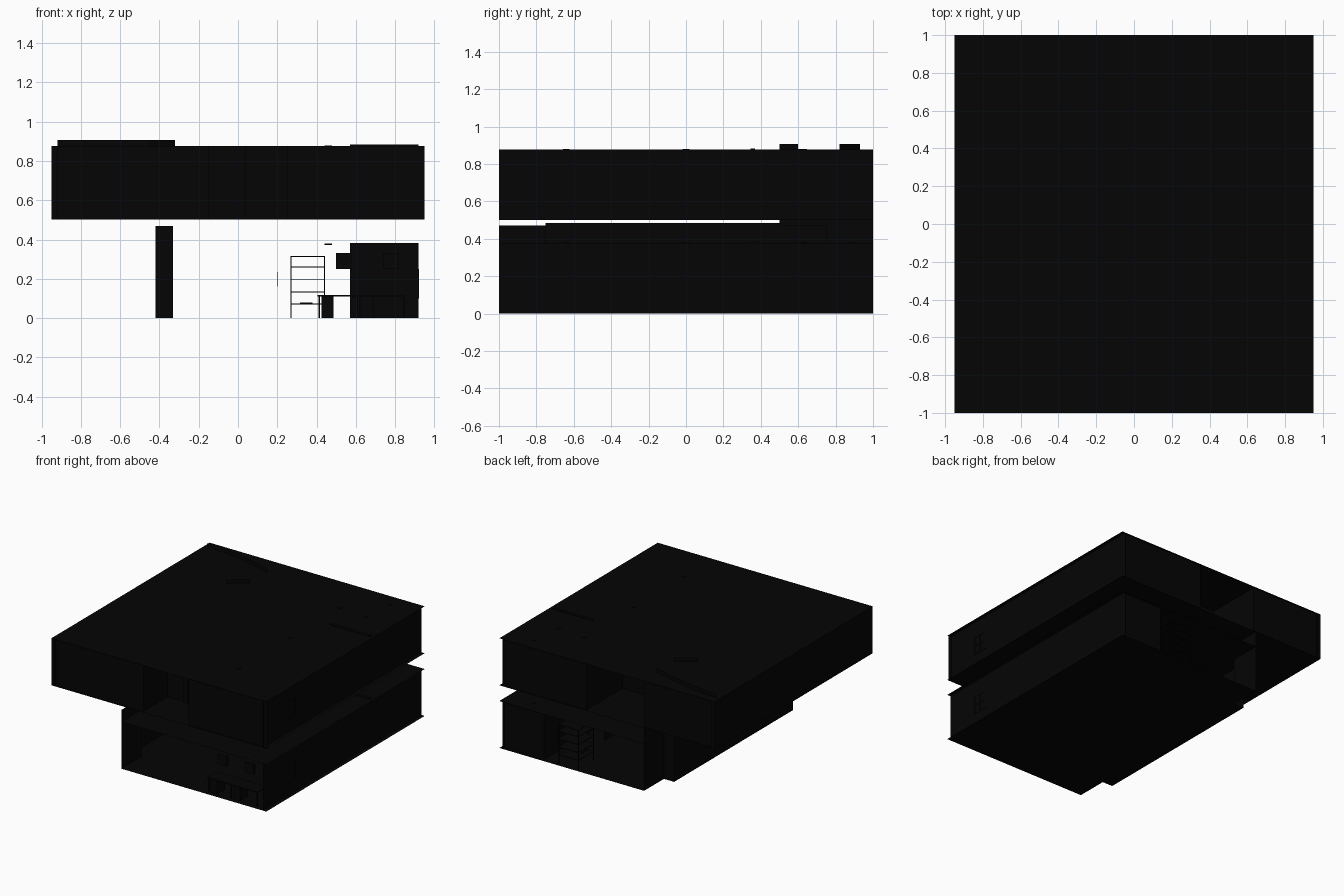
import bpy, bmesh, math

if "Cube" in bpy.data.objects:
    bpy.data.objects.remove(bpy.data.objects["Cube"])

mat = bpy.data.materials.new("near black")
mat.diffuse_color = (0.0015, 0.0015, 0.0015, 1)
mat.use_nodes = True
mat.node_tree.nodes["Principled BSDF"].inputs["Base Color"].default_value = mat.diffuse_color


def finish(name, bm):
    me = bpy.data.meshes.new(name)
    bm.to_mesh(me)
    bm.free()
    me.materials.append(mat)
    ob = bpy.data.objects.new(name, me)
    bpy.context.collection.objects.link(ob)
    return ob


def add_box(bm, x0, x1, y0, y1, z0, z1):
    """Box between limits; a zero extent gives a single flat quad."""
    lo, hi = (x0, y0, z0), (x1, y1, z1)
    flat = [i for i in range(3) if lo[i] == hi[i]]
    if flat:
        a, b = [i for i in range(3) if i != flat[0]]
        vs = []
        for s, t in ((0, 0), (1, 0), (1, 1), (0, 1)):
            p = list(lo)
            p[a] = (lo, hi)[s][a]
            p[b] = (lo, hi)[t][b]
            vs.append(bm.verts.new(p))
        bm.faces.new(vs)
        return
    for v in bmesh.ops.create_cube(bm, size=1)["verts"]:
        v.co = [(lo[i] + hi[i]) / 2 + v.co[i] * (hi[i] - lo[i]) for i in range(3)]


def boxes(name, *limits):
    bm = bmesh.new()
    for l in limits:
        add_box(bm, *l)
    return finish(name, bm)


def ribbon(name, points, z0, z1):
    """Upright strip following a plan path."""
    bm = bmesh.new()
    pairs = [(bm.verts.new((x, y, z0)), bm.verts.new((x, y, z1))) for x, y in points]
    for p, q in zip(pairs, pairs[1:]):
        bm.faces.new((p[0], q[0], q[1], p[1]))
    return finish(name, bm)


H = 0.375   # storey height
U = 0.501   # upper floor level
T = U + H   # roof level

# horizontal planes: lower floor and its ceiling follow the shallow side bay
for name, z in (("lower_floor", 0), ("lower_ceiling", H)):
    boxes(name, (-0.33, 0.95, -1, 1, z, z), (-0.42, -0.33, -0.75, 0.75, z, z))
boxes("upper_floor", (-0.95, 0.95, -1, 1, U, U))
boxes("roof", (-0.95, 0.95, -1, 1, T, T))

# lower left wall with projecting bay, stepped along the top
boxes("lower_left_wall",
      (-0.33, -0.33, -1, -0.75, 0, 0.47), (-0.33, -0.33, 0.75, 1, 0, 0.47),
      (-0.42, -0.42, -0.75, 0.75, 0, 0.485),
      (-0.42, -0.33, -0.75, -0.75, 0, 0.47), (-0.42, -0.33, 0.75, 0.75, 0, 0.47),
      (-0.33, -0.33, 0.5, 1, 0.47, U))

# right walls, partition room and window plates repeat on both storeys
for level, z in (("lower", 0), ("upper", U)):
    boxes(level + "_right_wall", (0.92, 0.92, -1, 1, z, z + H))
    boxes(level + "_room_partition", (0.57, 0.92, 0.345, 0.37, z, z + 0.382),
          (0.57, 0.57, 0.37, 0.98, z, z + H))
    boxes(level + "_window_frame",
          *[(0.92, 0.923, y, y + 0.008, z + 0.1, z + 0.25) for y in (-0.73, -0.665, -0.6)],
          *[(0.92, 0.923, -0.73, -0.592, z + h, z + h + 0.008) for h in (0.1, 0.17, 0.242)])
    # ceiling lamps just breaking the plane above
    bm = bmesh.new()
    for x, y in ((0.46, -0.64), (0.46, 0), (0.46, 0.63), (0.73, 0.88), (0.70, 0.61)):
        r = bmesh.ops.create_cone(bm, cap_ends=True, segments=16, radius1=0.018,
                                  radius2=0.018, depth=0.006)
        bmesh.ops.translate(bm, verts=r["verts"], vec=(x, y, z + H + 0.001))
    finish(level + "_lamps", bm)
boxes("lower_back_wall", (0.57, 0.92, 0.98, 0.98, 0, H))

# upper outer walls with a front and a back recess
boxes("upper_left_wall", (-0.95, -0.92, -1, 1, U, T))
boxes("upper_front_wall", (-0.92, -0.147, -0.985, -0.985, U, T),
      (0.25, 0.95, -0.985, -0.985, U, T))
boxes("front_recess", (-0.147, -0.147, -0.985, -0.68, U, T),
      (0.25, 0.25, -0.985, -0.68, U, T), (-0.147, 0.25, -0.68, -0.68, U, T),
      (0.0, 0.04, -0.69, -0.68, U, T))
boxes("upper_back_wall", (-0.92, -0.32, 0.985, 0.985, U, T), (0.19, 0.92, 0.985, 0.985, U, T))
boxes("back_recess", (0.19, 0.19, 0.53, 0.985, U, T), (-0.32, -0.32, 0.53, 0.985, U, T),
      (-0.32, 0.19, 0.53, 0.53, U, T))

# thin strips rising through the roof
ribbon("diagonal_roof_strip", [(-0.45, 0.5), (-0.32, 0.6)], T, 0.908)
ribbon("curved_roof_strip",
       [(-0.92 + 0.05 * i, 0.82 + 0.11 * math.cos(math.pi / 2 * i / 12)) for i in range(13)],
       T, 0.908)

# open shelf at the back
boxes("shelf_posts", *[(x, x + 0.006, y, y + 0.006, 0, 0.315)
                       for x in (0.267, 0.438) for y in (0.78, 0.97)])
boxes("shelf_boards", *[(0.267, 0.444, 0.78, 0.976, z, z + 0.005)
                        for z in (0.07, 0.13, 0.195, 0.258, 0.311)])

# desk, drawers, wall boxes and stool near the open front
boxes("desk_top", (0.405, 0.85, -0.97, -0.85, 0.11, 0.118))
boxes("desk_legs", *[(x, x + 0.008, y, y + 0.008, 0, 0.11)
                     for x in (0.41, 0.61, 0.84) for y in (-0.965, -0.86)])
boxes("desk_drawers", (0.425, 0.487, -0.96, -0.86, 0, 0.11), (0.63, 0.69, -0.96, -0.86, 0, 0.11))
boxes("hanging_boxes", (0.5, 0.58, -0.975, -0.95, 0.25, 0.33), (0.74, 0.82, -0.975, -0.95, 0.25, 0.33))
boxes("stool_seat", (0.315, 0.38, 0.8, 0.86, 0.072, 0.08))
boxes("wall_screen", (0.199, 0.201, 0.6, 0.75, 0.16, 0.235))
